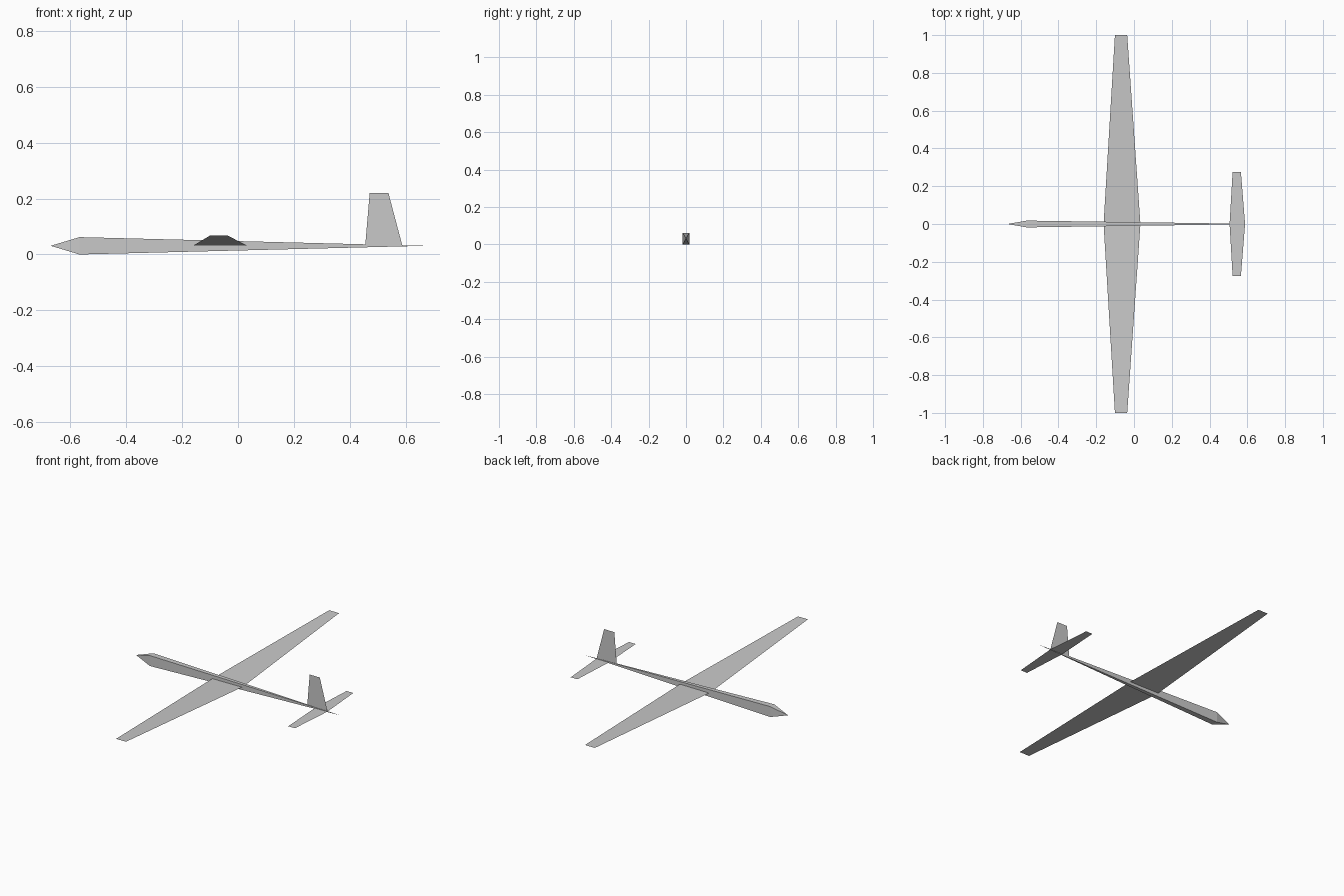
import bpy
import bmesh

default_cube = bpy.data.objects.get("Cube")
if default_cube:
    bpy.data.objects.remove(default_cube, do_unlink=True)

# Single flat colour for the whole airframe
grey = bpy.data.materials.new("light_grey")
grey.use_nodes = True
colour = (0.58, 0.58, 0.58, 1.0)
grey.diffuse_color = colour
grey.node_tree.nodes["Principled BSDF"].inputs["Base Color"].default_value = colour


def add_object(name, bm):
    mesh = bpy.data.meshes.new(name)
    bm.to_mesh(mesh)
    bm.free()
    mesh.materials.append(grey)
    obj = bpy.data.objects.new(name, mesh)
    bpy.context.collection.objects.link(obj)
    return obj


def thin_panel(name, corners):
    """One flat sheet from its four corners."""
    bm = bmesh.new()
    bm.faces.new([bm.verts.new(c) for c in corners])
    return add_object(name, bm)


def tapered_surface(name, root, tip, span, root_z, tip_z):
    """Left and right halves of a tapered surface; root and tip are x ranges."""
    for side, sign in (("right", -1), ("left", 1)):
        corners = [(root[0], 0, root_z), (root[1], 0, root_z),
                   (tip[1], sign * span, tip_z), (tip[0], sign * span, tip_z)]
        if sign < 0:
            corners.reverse()
        thin_panel(f"{side}_{name}", corners)


# Fuselage: rectangular section drawn out to a short nose and a long tail point
AXIS_Z = 0.031
bm = bmesh.new()
nose = bm.verts.new((-0.67, 0, AXIS_Z))
tail = bm.verts.new((0.67, 0, AXIS_Z))
ring = [bm.verts.new((-0.567, y * 0.018, AXIS_Z + z * AXIS_Z))
        for y, z in ((-1, -1), (1, -1), (1, 1), (-1, 1))]
for a, b in zip(ring, ring[1:] + ring[:1]):
    bm.faces.new((nose, b, a))
    bm.faces.new((tail, a, b))
bmesh.ops.recalc_face_normals(bm, faces=bm.faces)
add_object("fuselage", bm)

# Main wing with slight dihedral, and flat tailplane
tapered_surface("wing", (-0.161, 0.034), (-0.101, -0.036), 1.0, AXIS_Z, 0.067)
tapered_surface("tailplane", (0.506, 0.588), (0.522, 0.566), 0.274, AXIS_Z, AXIS_Z)

# Upright fin on the centreline
thin_panel("fin", [(0.455, 0, AXIS_Z), (0.588, 0, AXIS_Z),
                   (0.538, 0, 0.22), (0.471, 0, 0.22)])
